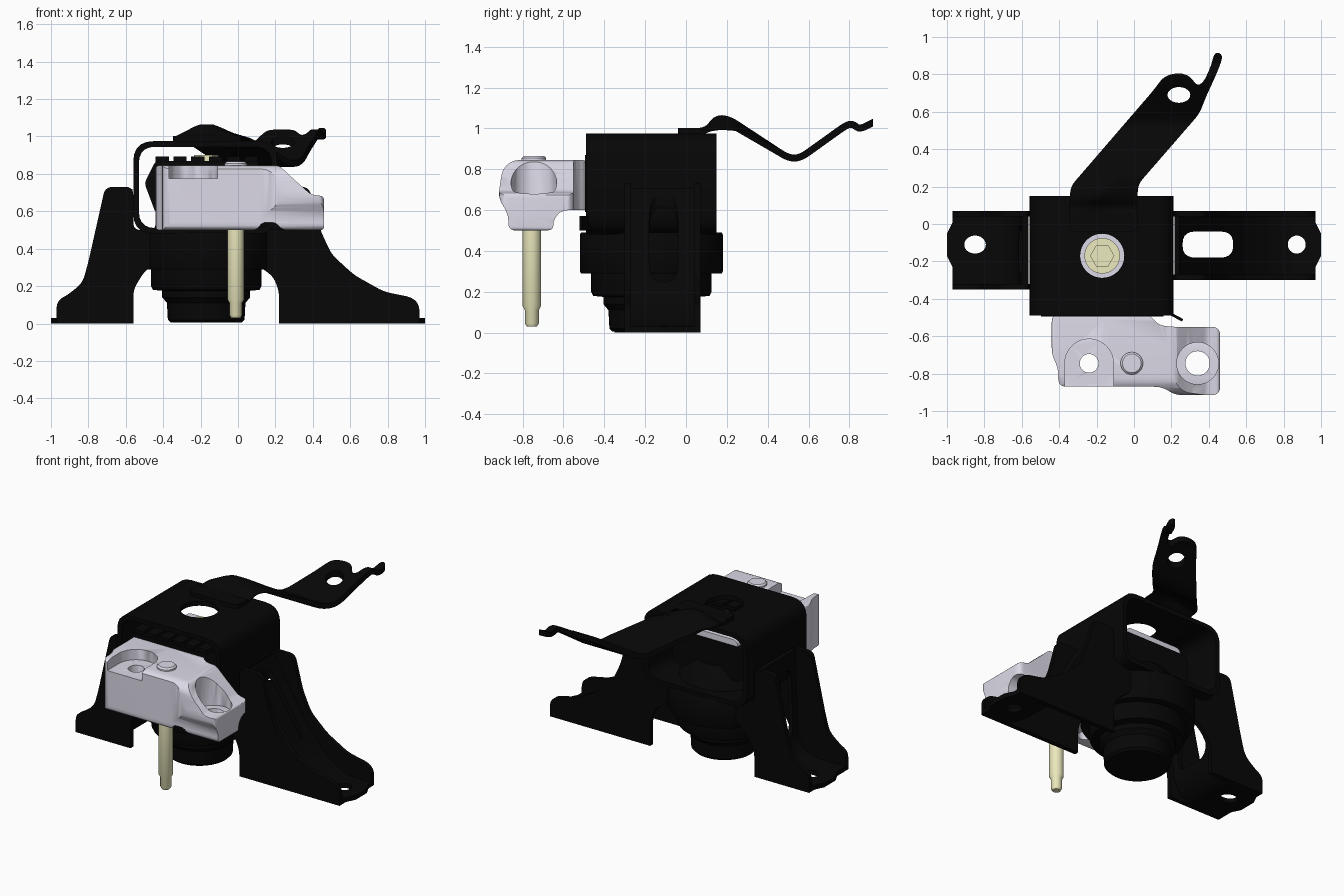
import bpy, bmesh, math
from mathutils import Vector

if "Cube" in bpy.data.objects:
    bpy.data.objects.remove(bpy.data.objects["Cube"])


def material(name, rgb):
    m = bpy.data.materials.new(name)
    m.diffuse_color = (*rgb, 1)
    m.use_nodes = True
    m.node_tree.nodes["Principled BSDF"].inputs["Base Color"].default_value = m.diffuse_color
    return m


BLACK = material("black_steel", (0.002, 0.002, 0.002))
ALLOY = material("cast_alloy", (0.72, 0.70, 0.80))
ZINC = material("zinc_plate", (0.85, 0.83, 0.52))


def to_object(name, bm, mat):
    bmesh.ops.recalc_face_normals(bm, faces=bm.faces)
    me = bpy.data.meshes.new(name)
    bm.to_mesh(me)
    bm.free()
    ob = bpy.data.objects.new(name, me)
    me.materials.append(mat)
    bpy.context.collection.objects.link(ob)
    return ob


def fillet(pts, r, closed=True, n=5):
    """Round every corner of a 2D line with a short curve."""
    out, k = [], len(pts)
    for i, p in enumerate(pts):
        p = Vector(p)
        if not closed and i in (0, k - 1):
            out.append(p)
            continue
        a, b = Vector(pts[i - 1]) - p, Vector(pts[(i + 1) % k]) - p
        s = p + a.normalized() * min(r, a.length * 0.45)
        e = p + b.normalized() * min(r, b.length * 0.45)
        for j in range(n + 1):
            t = j / n
            out.append(s * (1 - t) ** 2 + p * 2 * t * (1 - t) + e * t * t)
    return out


def strip(path, t):
    """Outline of a sheet of thickness t following an open 2D path."""
    path = [Vector(p) for p in path]
    left, right = [], []
    for i, p in enumerate(path):
        d = (path[min(i + 1, len(path) - 1)] - path[max(i - 1, 0)]).normalized()
        n = Vector((-d.y, d.x)) * t / 2
        left.append(p + n)
        right.append(p - n)
    return left + right[::-1]


def prism(name, pts, axis, lo, hi, mat=BLACK):
    """Extrude a 2D outline along an axis."""
    place = {"x": lambda p, h: (h, p[0], p[1]),
             "y": lambda p, h: (p[0], h, p[1]),
             "z": lambda p, h: (p[0], p[1], h)}[axis]
    bm = bmesh.new()
    a = [bm.verts.new(place(p, lo)) for p in pts]
    b = [bm.verts.new(place(p, hi)) for p in pts]
    bm.faces.new(a)
    bm.faces.new(b[::-1])
    for i in range(len(pts)):
        j = (i + 1) % len(pts)
        bm.faces.new((a[i], a[j], b[j], b[i]))
    return to_object(name, bm, mat)


def rect(x0, x1, y0, y1):
    return [(x0, y0), (x1, y0), (x1, y1), (x0, y1)]


def circle(x, y, r, n=40, sx=1.0):
    return [(x + sx * r * math.cos(2 * math.pi * i / n),
             y + r * math.sin(2 * math.pi * i / n)) for i in range(n)]


def disc(name, x, y, r, z0, z1, mat=BLACK, n=40, sx=1.0):
    return prism(name, circle(x, y, r, n, sx), "z", z0, z1, mat)


def lathe(name, x, y, profile, mat=BLACK, n=56):
    bm = bmesh.new()
    rings = [[bm.verts.new((px, py, z)) for px, py in circle(x, y, r, n)]
             for r, z in profile]
    bm.faces.new(rings[0])
    bm.faces.new(rings[-1])
    for a, b in zip(rings, rings[1:]):
        for i in range(n):
            j = (i + 1) % n
            bm.faces.new((a[i], a[j], b[j], b[i]))
    return to_object(name, bm, mat)


def bake(ob):
    dg = bpy.context.evaluated_depsgraph_get()
    me = bpy.data.meshes.new_from_object(ob.evaluated_get(dg))
    ob.modifiers.clear()
    ob.data = me


def boolean(ob, cutter, op="DIFFERENCE"):
    m = ob.modifiers.new("bool", "BOOLEAN")
    m.operation, m.object, m.solver = op, cutter, "EXACT"
    bake(ob)
    bpy.data.objects.remove(cutter)


# Legs: two side walls and a bent plate forming an open channel
legs = {
    "left": dict(
        s=-1, y=(-0.35, 0.07),
        wall=[(-0.97, 0), (-0.56, 0), (-0.56, 0.18), (-0.50, 0.28), (-0.38, 0.36),
              (-0.38, 0.50), (-0.56, 0.50), (-0.56, 0.73), (-0.71, 0.73),
              (-0.80, 0.33), (-0.83, 0.22), (-0.90, 0.16), (-0.97, 0.12)],
        plate=[(-1, 0.015), (-0.69, 0.015), (-0.60, 0.12), (-0.58, 0.72)]),
    "right": dict(
        s=1, y=(-0.30, 0.07),
        wall=[(0.97, 0), (0.22, 0), (0.22, 0.17), (0.19, 0.25), (0.08, 0.33),
              (0.08, 0.50), (0.22, 0.50), (0.22, 0.73), (0.38, 0.73), (0.44, 0.50),
              (0.50, 0.37), (0.62, 0.26), (0.78, 0.17), (0.93, 0.14), (0.97, 0.10)],
        plate=[(1, 0.015), (0.77, 0.015), (0.60, 0.13), (0.45, 0.33), (0.32, 0.54),
               (0.23, 0.70)]),
}
for side, d in legs.items():
    (y0, y1), s = d["y"], d["s"]
    wall = d["wall"][:2] + [tuple(p) for p in fillet(d["wall"], 0.04)[12:]]
    prism(side + "_leg_front_wall", wall, "y", y0, y0 + 0.03)
    prism(side + "_leg_rear_wall", wall, "y", y1 - 0.03, y1)
    plate = prism(side + "_leg_plate", strip(fillet(d["plate"], 0.08, False), 0.03),
                  "y", y0 + 0.005, y1 - 0.005)
    # rounded toe, wider in the middle
    toe = [(0.97 * s, -1), (0.97 * s, -0.23), (s, -0.17), (s, -0.05), (0.97 * s, 0.01),
           (0.97 * s, 1), (0.1 * s, 1), (0.1 * s, -1)]
    boolean(plate, prism("cut", toe, "z", -1, 2), "INTERSECT")
    if s < 0:
        boolean(plate, disc("cut", -0.85, -0.11, 0.048, -1, 1, sx=1.2))
        boolean(plate, prism("cut", fillet(rect(-0.27, -0.01, 0.16, 0.62), 0.08),
                             "x", -0.7, -0.5))
    else:
        boolean(plate, disc("cut", 0.87, -0.11, 0.048, -1, 1))
        slot = fillet(rect(0.26, 0.53, -0.18, -0.04), 0.07)
        boolean(plate, prism("cut", slot, "z", -1, 1))

# Stepped cup holding the rubber
CX, CY = -0.17, -0.17
lathe("mount_cup", CX, CY, [
    (0.19, 0.005), (0.205, 0.02), (0.21, 0.11), (0.235, 0.14), (0.235, 0.175),
    (0.285, 0.18), (0.295, 0.20), (0.295, 0.29), (0.345, 0.29), (0.35, 0.30),
    (0.35, 0.48), (0.345, 0.49)])

# Upper hoop with a bolt opening in its top
hoop = prism("upper_hoop", fillet(rect(-0.56, 0.21, 0.48, 0.975), 0.11), "y", -0.49, 0.15)
boolean(hoop, prism("cut", fillet(rect(-0.53, 0.18, 0.51, 0.945), 0.09), "y", -1, 1))
boolean(hoop, disc("cut", CX, CY, 0.118, 0.9, 1.1))

# Rubber block, its ridges, the sleeve behind it and the spring below
prism("rubber_bumper", fillet([(-0.50, 0.75), (-0.44, 0.87), (0.10, 0.87), (0.16, 0.75),
      (0.12, 0.59), (-0.44, 0.59)], 0.02), "y", -0.495, -0.30)
for i in range(6):
    x = -0.44 + i * 0.095
    prism("bumper_ridge", rect(x, x + 0.07, 0.85, 0.892), "y", -0.485, -0.31)
prism("rubber_sleeve", fillet(rect(-0.43, 0.10, 0.57, 0.80), 0.05), "y", -0.31, 0.0)
lathe("rubber_spring", CX, CY, [(0.30, 0.45), (0.27, 0.53), (0.19, 0.64)])

# Cast core and bolt inside the hoop
prism("arm_core", fillet(rect(-0.38, 0.05, 0.64, 0.84), 0.04), "y", -0.56, -0.01, ALLOY)
disc("core_washer", CX, CY, 0.13, 0.83, 0.855, ALLOY)
disc("core_bolt_flange", CX, CY, 0.095, 0.85, 0.87, ZINC)
disc("core_bolt_head", CX, CY, 0.065, 0.86, 0.90, ZINC, n=6)

# Cast arm: plan, front and side outlines intersected
arm = prism("cast_arm", fillet([
    (-0.44, -0.48), (-0.44, -0.70), (-0.405, -0.77), (-0.405, -0.87), (0.15, -0.87),
    (0.22, -0.915), (0.46, -0.915), (0.46, -0.55), (0.20, -0.55), (0.13, -0.54),
    (0.08, -0.48)], 0.045), "z", 0.4, 1, ALLOY)
boolean(arm, prism("cut", fillet([
    (-0.44, 0.50), (0.10, 0.50), (0.13, 0.54), (0.20, 0.54), (0.24, 0.50), (0.46, 0.50),
    (0.46, 0.68), (0.39, 0.69), (0.30, 0.77), (0.22, 0.845), (-0.44, 0.845)], 0.02),
    "y", -2, 1, ALLOY), "INTERSECT")
boolean(arm, prism("cut", fillet([
    (-0.87, 0.50), (-0.87, 0.58), (-0.92, 0.66), (-0.90, 0.80), (-0.85, 0.845),
    (-0.47, 0.845), (-0.47, 0.60), (-0.61, 0.60), (-0.65, 0.55), (-0.65, 0.50)], 0.04),
    "x", -2, 2, ALLOY), "INTERSECT")
HY = -0.745
for cutter in (
        disc("cut", -0.24, HY, 0.13, 0.775, 1, ALLOY),
        prism("cut", rect(-0.37, -0.11, -1, HY), "z", 0.775, 1, ALLOY),
        disc("cut", -0.24, HY, 0.05, 0, 1, ALLOY),
        disc("cut", 0.34, HY, 0.112, 0.63, 1, ALLOY),
        disc("cut", 0.34, HY, 0.065, 0, 1, ALLOY)):
    boolean(arm, cutter)

# Stud through the arm
lathe("stud", -0.012, -0.755, [(0.025, 0.03), (0.034, 0.045), (0.034, 0.11), (0.045, 0.13),
                               (0.045, 0.55)], ZINC, 32)
lathe("stud_cap", -0.012, HY, [(0.06, 0.80), (0.06, 0.855), (0.05, 0.865)], ALLOY, 32)

# Diagonal stay: plan outline intersected with its bent side profile
stay = prism("top_stay", fillet([
    (-0.35, -0.04), (0.02, -0.04), (0.02, 0.21), (0.35, 0.59), (0.385, 0.68), (0.44, 0.80),
    (0.475, 0.89), (0.46, 0.915), (0.43, 0.915), (0.41, 0.84), (0.37, 0.755), (0.335, 0.74),
    (0.30, 0.79), (0.24, 0.81), (0.16, 0.79), (0.10, 0.71), (-0.34, 0.20)], 0.04),
    "z", 0.7, 1.2)
bend = fillet([(-0.06, 0.985), (0.10, 0.985), (0.15, 1.05), (0.21, 1.045), (0.50, 0.855),
               (0.56, 0.855), (0.79, 1.02), (0.82, 1.02), (0.85, 0.995), (0.93, 1.035)],
              0.05, False)
boolean(stay, prism("cut", strip(bend, 0.034), "x", -1, 1), "INTERSECT")
# the hump is a crowned bead: its edges drop back to the flat
bm = bmesh.new()
bm.from_mesh(stay.data)
for off in (-0.23, -0.20, -0.17, -0.14, -0.11):
    bmesh.ops.bisect_plane(bm, geom=bm.verts[:] + bm.edges[:] + bm.faces[:],
                           plane_co=(off, 0.17, 1), plane_no=(0.76, -0.65 * 0.5, 0))
for v in bm.verts:
    if 0.08 < v.co.y < 0.30 and v.co.z > 0.97:
        away = abs(v.co.x + 0.17 - (v.co.y - 0.17) * 0.43)
        k = min(1, max(0, (away - 0.04) / 0.12))
        v.co.z -= k * 0.85 * max(0, v.co.z - 0.985)
bm.to_mesh(stay.data)
bm.free()
boolean(stay, disc("cut", 0.24, 0.69, 0.042, 0, 2, sx=1.45))

# Small spring tab beside the hoop
prism("side_tab", strip(fillet([(0.10, -0.36), (0.12, -0.44), (0.26, -0.515)], 0.05, False), 0.015),
      "z", 0.50, 0.57)

# Soft edges on the casting, smooth shading everywhere
bev = arm.modifiers.new("soften", "BEVEL")
bev.width, bev.segments, bev.limit_method, bev.angle_limit = 0.008, 2, "ANGLE", math.radians(40)
bake(arm)
for ob in bpy.context.scene.objects:
    ob.select_set(True)
bpy.context.view_layer.objects.active = arm
bpy.ops.object.shade_smooth_by_angle(angle=math.radians(35))
